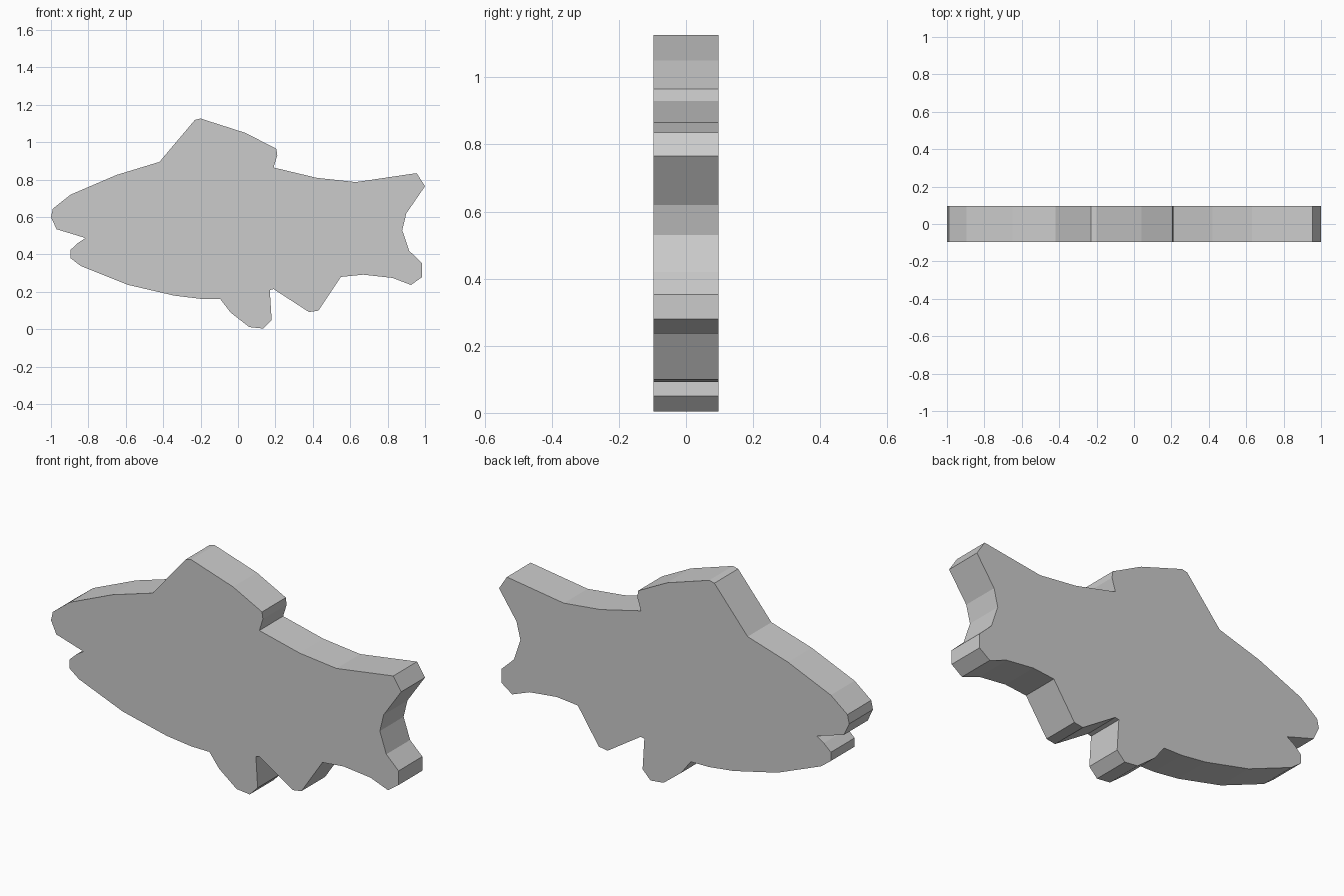
import bpy
import bmesh

cube = bpy.data.objects.get("Cube")
if cube:
    bpy.data.objects.remove(cube, do_unlink=True)

HALF_THICKNESS = 0.097

# Silhouette in x, z, going clockwise from the snout
head_and_back = [(-1, .6), (-.99, .645), (-.895, .72), (-.65, .825), (-.42, .895)]
back_fin = [(-.23, 1.12), (-.2, 1.127), (.04, 1.05), (.205, .965), (.21, .93), (.19, .865)]
tail = [(.42, .81), (.63, .787), (.955, .835), (1, .765), (.9, .62), (.878, .53),
        (.915, .42), (.985, .353), (.985, .28), (.925, .237), (.825, .275), (.67, .292), (.55, .28)]
rear_fin = [(.43, .1), (.38, .092), (.19, .215), (.17, .21)]
belly_fin = [(.18, .05), (.135, .004), (.06, .012), (-.04, .09), (-.095, .162)]
belly = [(-.2, .163), (-.34, .18), (-.59, .238), (-.84, .338)]
jaw_and_mouth = [(-.895, .38), (-.895, .425), (-.855, .462), (-.815, .488), (-.97, .535)]
outline = head_and_back + back_fin + tail + rear_fin + belly_fin + belly + jaw_and_mouth

# Plain grey material
grey = bpy.data.materials.new("light grey")
grey.use_nodes = True
colour = (0.6, 0.6, 0.6, 1)
grey.diffuse_color = colour
grey.node_tree.nodes["Principled BSDF"].inputs["Base Color"].default_value = colour

# Flat slab extruded from the silhouette
bm = bmesh.new()
face = bm.faces.new([bm.verts.new((x, -HALF_THICKNESS, z)) for x, z in outline])
extruded = bmesh.ops.extrude_face_region(bm, geom=[face], use_keep_orig=True)
moved = [v for v in extruded["geom"] if isinstance(v, bmesh.types.BMVert)]
bmesh.ops.translate(bm, verts=moved, vec=(0, 2 * HALF_THICKNESS, 0))
bmesh.ops.recalc_face_normals(bm, faces=bm.faces)
# Split the concave sides cleanly into triangles
bmesh.ops.triangulate(bm, faces=[f for f in bm.faces if len(f.verts) > 4])

mesh = bpy.data.meshes.new("fish_body")
bm.to_mesh(mesh)
bm.free()
mesh.materials.append(grey)
fish = bpy.data.objects.new("fish_body", mesh)
bpy.context.collection.objects.link(fish)
